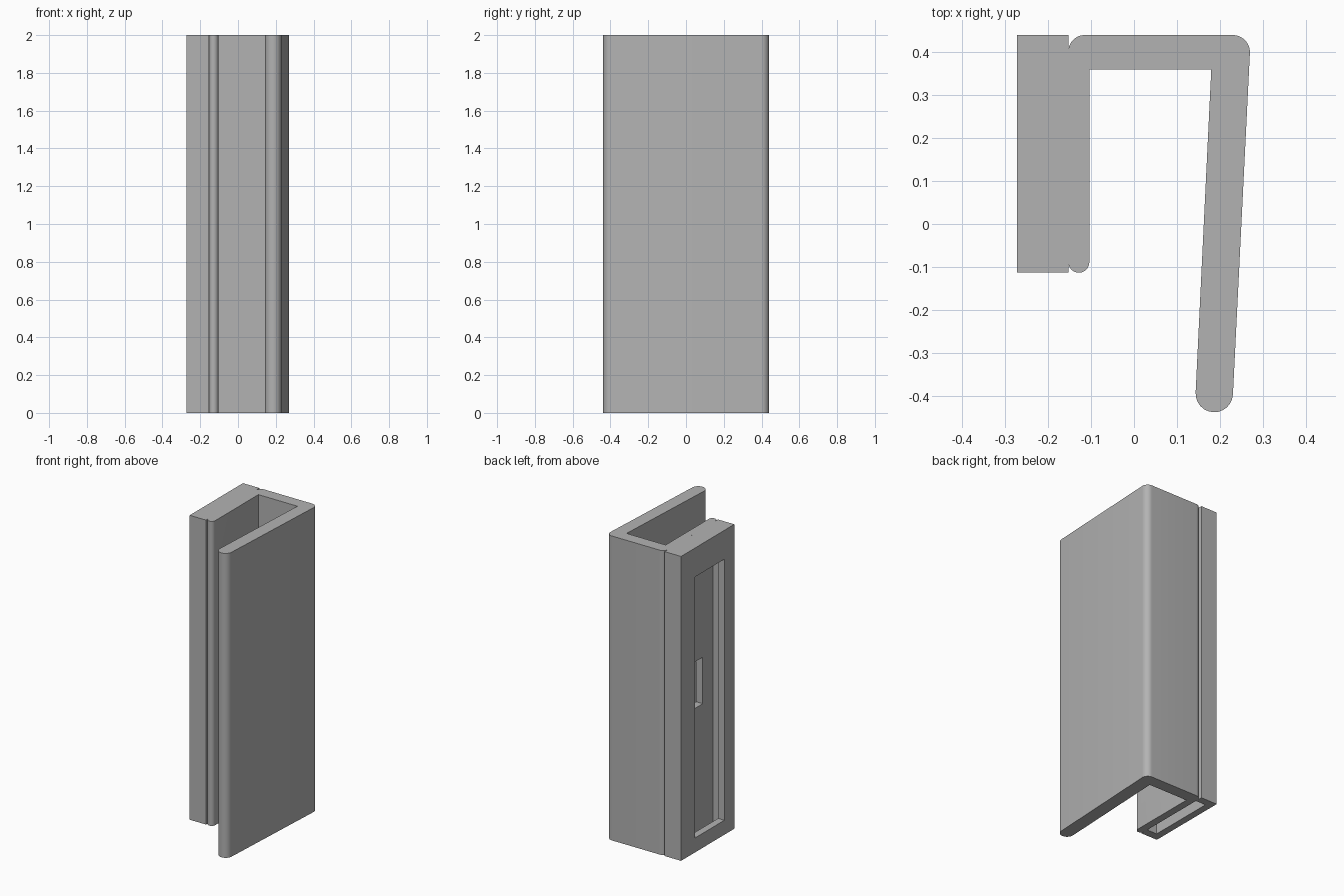
import bpy
import bmesh
from math import cos, sin, radians

HEIGHT = 2.0
SEAM = -0.153          # plane where the holder meets the clip

old = bpy.data.objects.get("Cube")
if old:
    bpy.data.objects.remove(old, do_unlink=True)

grey = bpy.data.materials.new("plain grey")
grey.use_nodes = True
colour = (0.45, 0.45, 0.45, 1)
grey.diffuse_color = colour
grey.node_tree.nodes["Principled BSDF"].inputs["Base Color"].default_value = colour


def arc(cx, cy, r, start, end, steps=12):
    angles = [radians(start + (end - start) * i / steps) for i in range(steps + 1)]
    return [(cx + r * cos(a), cy + r * sin(a)) for a in angles]


def prism(name, outline, z0, z1):
    """Extrude a flat outline from z0 up to z1."""
    bm = bmesh.new()
    face = bm.faces.new([bm.verts.new((x, y, z0)) for x, y in outline])
    top = bmesh.ops.extrude_face_region(bm, geom=[face])["geom"]
    verts = [v for v in top if isinstance(v, bmesh.types.BMVert)]
    bmesh.ops.translate(bm, verts=verts, vec=(0, 0, z1 - z0))
    bmesh.ops.recalc_face_normals(bm, faces=bm.faces)
    mesh = bpy.data.meshes.new(name)
    bm.to_mesh(mesh)
    bm.free()
    mesh.materials.append(grey)
    obj = bpy.data.objects.new(name, mesh)
    bpy.context.collection.objects.link(obj)
    return obj


def box(name, x0, x1, y0, y1, z0, z1):
    return prism(name, [(x0, y0), (x1, y0), (x1, y1), (x0, y1)], z0, z1)


def cut(obj, cutter):
    """Subtract the cutter, then discard it."""
    cutter.hide_render = True
    mod = obj.modifiers.new("cut", 'BOOLEAN')
    mod.operation = 'DIFFERENCE'
    mod.solver = 'EXACT'
    mod.object = cutter
    bpy.ops.object.select_all(action='DESELECT')
    obj.select_set(True)
    bpy.context.view_layer.objects.active = obj
    bpy.ops.object.modifier_apply(modifier=mod.name)
    bpy.data.objects.remove(cutter, do_unlink=True)


# Hooked clip: short arm, back bridge and long splayed arm
profile = arc(-0.1285, -0.089, 0.0245, 180, 360)      # short arm tip
profile += [(-0.104, 0.36), (0.18, 0.36)]             # inside corners
profile += arc(0.187, -0.395, 0.0435, 177, 357)       # long arm tip
profile += arc(0.23, 0.40, 0.04, -3, 90)              # outer back corner
profile += arc(SEAM + 0.038, 0.402, 0.038, 90, 180)   # corner at the seam
clip = prism("hooked_clip", profile, 0, HEIGHT)

# Push-out hole through the short arm
cut(clip, box("hole_cutter", -0.2, -0.05, 0.045, 0.28, 0.85, 1.155))

# Card holder on the outer side: pocket open at the bottom, framed window
holder = box("card_holder", -0.272, SEAM, -0.113, 0.44, 0, HEIGHT)
cut(holder, box("pocket_cutter", -0.226, -0.12, -0.06, 0.39, -0.1, 1.86))
cut(holder, box("window_cutter", -0.4, -0.19, -0.01, 0.295, 0.095, 1.81))

# Smooth the rounded edges, keep the rest crisp
bpy.ops.object.select_all(action='DESELECT')
for part in (clip, holder):
    part.select_set(True)
bpy.context.view_layer.objects.active = clip
bpy.ops.object.shade_smooth_by_angle(angle=radians(30))
